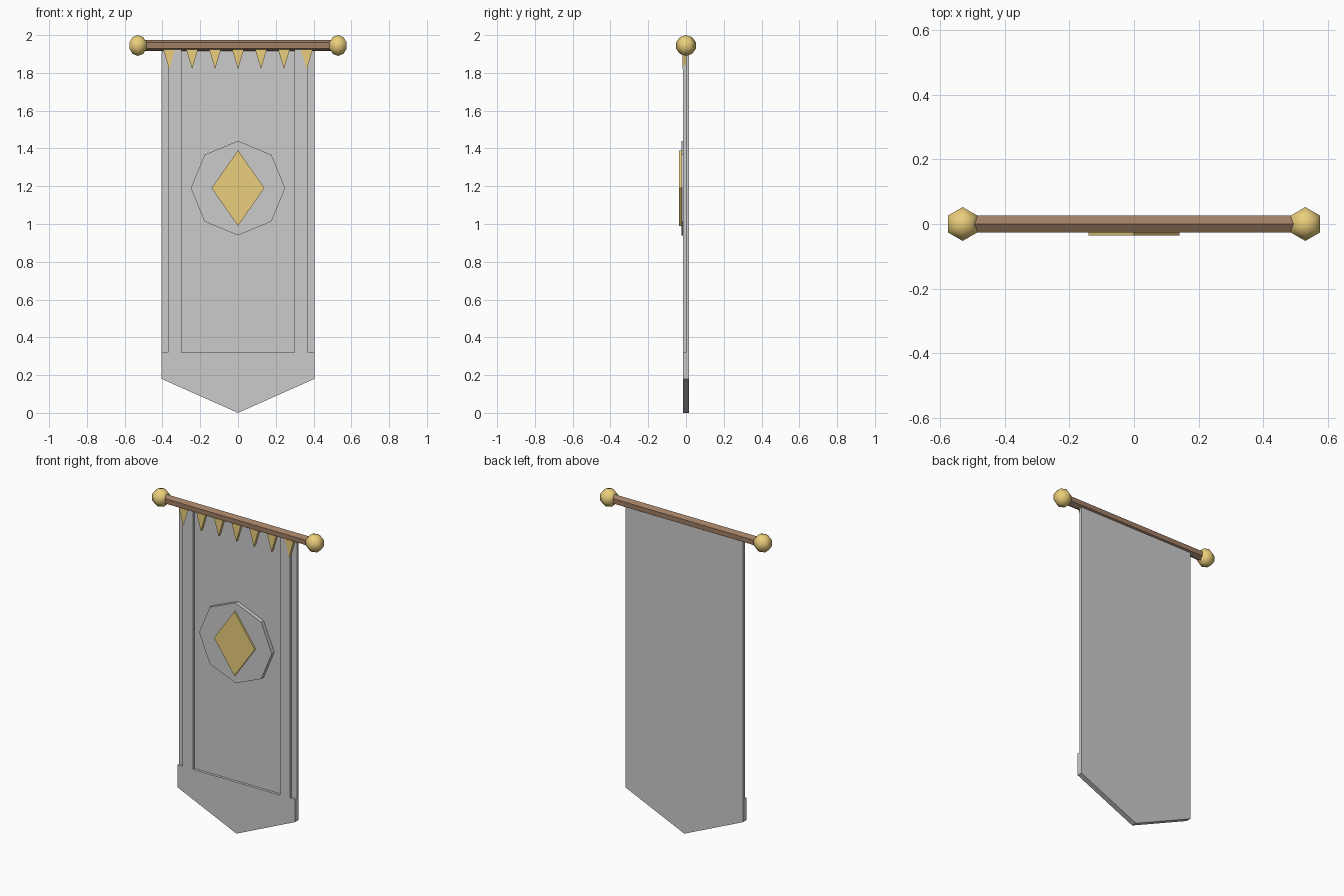
import bpy, bmesh, math
from mathutils import Matrix

if "Cube" in bpy.data.objects:
    bpy.data.objects.remove(bpy.data.objects["Cube"])


def material(name, rgb):
    m = bpy.data.materials.new(name)
    m.diffuse_color = (*rgb, 1)
    m.use_nodes = True
    m.node_tree.nodes["Principled BSDF"].inputs["Base Color"].default_value = m.diffuse_color
    return m


gold = material("gold", (0.83, 0.62, 0.2))
wood = material("dark_wood", (0.35, 0.21, 0.13))


def finish(name, bm, mat=None, smooth=False):
    bmesh.ops.recalc_face_normals(bm, faces=bm.faces)
    me = bpy.data.meshes.new(name)
    bm.to_mesh(me)
    bm.free()
    for p in me.polygons:
        p.use_smooth = smooth
    if mat:
        me.materials.append(mat)
    ob = bpy.data.objects.new(name, me)
    bpy.context.collection.objects.link(ob)
    return ob


def slab(name, outline, y_front, y_back, mat=None):
    """Extrude an (x, z) outline from y_front to y_back."""
    bm = bmesh.new()
    face = bm.faces.new([bm.verts.new((x, y_front, z)) for x, z in outline])
    ext = bmesh.ops.extrude_face_region(bm, geom=[face], use_keep_orig=True)
    verts = [v for v in ext["geom"] if isinstance(v, bmesh.types.BMVert)]
    bmesh.ops.translate(bm, verts=verts, vec=(0, y_back - y_front, 0))
    return finish(name, bm, mat)


def mirrored(half):
    """Complete a right-hand outline that starts on x = 0."""
    return half + [(-x, z) for x, z in reversed(half) if x > 0]


POLE_Z, W, TOP = 1.945, 0.405, 1.93

# Cloth with pointed bottom
slab("cloth", mirrored([(0, 0), (W, 0.18), (W, TOP)]), 0, 0.017)

# Raised border: pointed hem and two vertical stripes
slab("border_trim", mirrored([(0, 0), (W, 0.18), (W, 0.32), (0.37, 0.32),
                              (0.37, TOP), (0.30, TOP), (0.30, 0.32)]), -0.016, 0)

# Emblem: octagonal plate and diamond
cz = 1.19
slab("emblem_plate", [(0.25 * math.sin(i * math.pi / 4), cz + 0.25 * math.cos(i * math.pi / 4))
                      for i in range(8)], -0.025, 0)
slab("emblem_diamond", [(0, cz - 0.2), (0.14, cz), (0, cz + 0.2), (-0.14, cz)],
     -0.036, -0.025, gold)

# Fringe of hanging points
for i in range(7):
    x = (i - 3) * 0.1215
    slab(f"fringe_point_{i + 1}", [(x - 0.031, 1.925), (x + 0.031, 1.925), (x, 1.82)],
         -0.018, 0, gold)

# Six-sided pole with an edge on top
bm = bmesh.new()
bmesh.ops.create_cone(bm, cap_ends=True, segments=6, radius1=0.03, radius2=0.03, depth=1.04)
bmesh.ops.rotate(bm, verts=bm.verts, matrix=Matrix.Rotation(math.pi / 2, 3, 'Y'))
zs = max(v.co.z for v in bm.verts)
if zs < 0.029:
    bmesh.ops.rotate(bm, verts=bm.verts, matrix=Matrix.Rotation(math.pi / 6, 3, 'X'))
finish("pole", bm, wood).location = (0, 0, POLE_Z)

# Ball finials
for side, sx in (("left", -1), ("right", 1)):
    bm = bmesh.new()
    bmesh.ops.create_uvsphere(bm, u_segments=6, v_segments=5, radius=0.055)
    finish(f"finial_{side}", bm, gold, True).location = (sx * 0.53, 0, POLE_Z)
